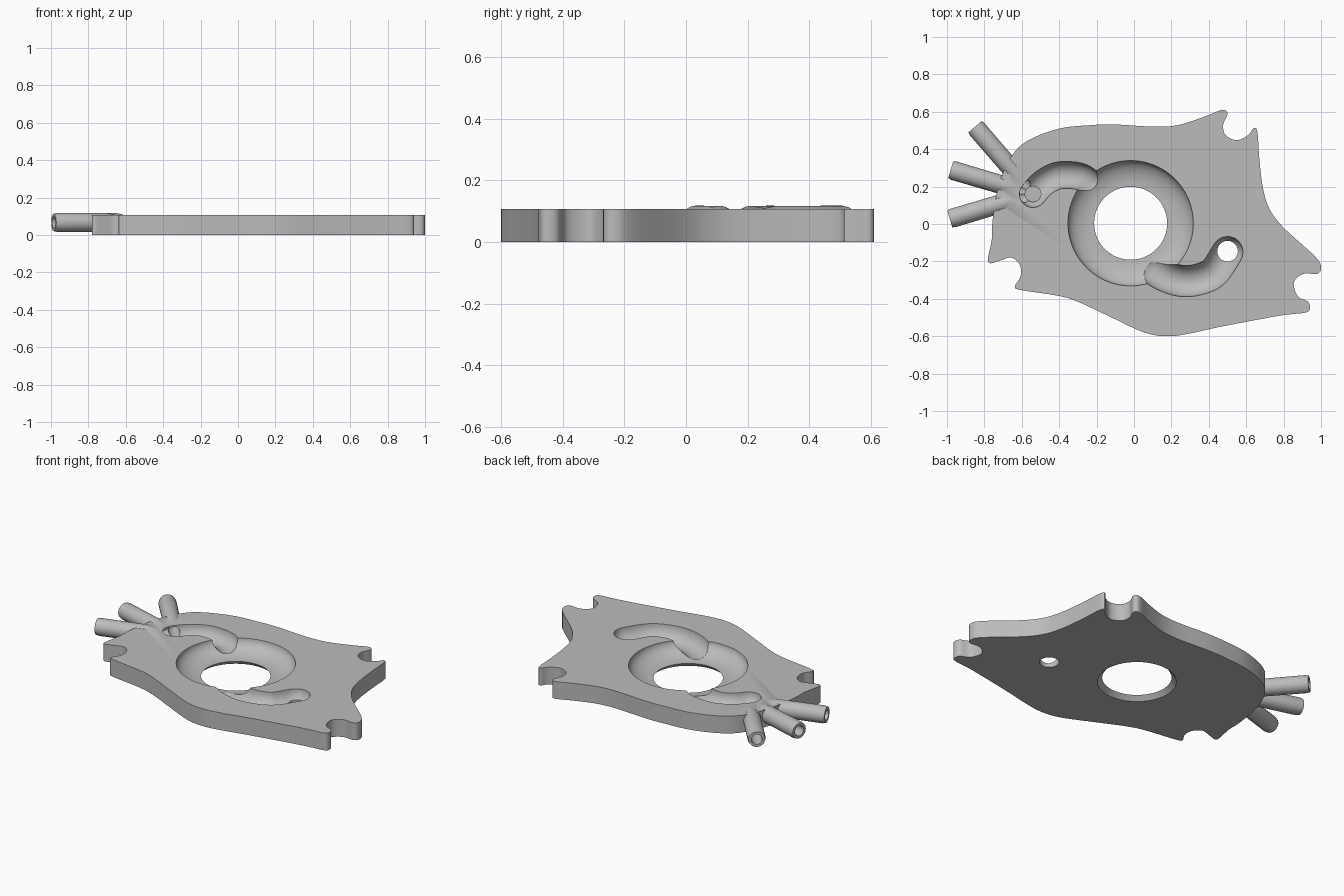
import bpy, bmesh, math
from mathutils import Vector

if "Cube" in bpy.data.objects:
    bpy.data.objects.remove(bpy.data.objects["Cube"], do_unlink=True)

TOP = 0.107

grey = bpy.data.materials.new("plain grey")
grey.use_nodes = True
grey.diffuse_color = (0.5, 0.5, 0.5, 1)
grey.node_tree.nodes["Principled BSDF"].inputs["Base Color"].default_value = (0.5, 0.5, 0.5, 1)


def make_object(name, bm):
    bmesh.ops.recalc_face_normals(bm, faces=bm.faces)
    mesh = bpy.data.meshes.new(name)
    bm.to_mesh(mesh)
    bm.free()
    mesh.materials.append(grey)
    obj = bpy.data.objects.new(name, mesh)
    bpy.context.collection.objects.link(obj)
    return obj


def smooth_path(points, steps, closed=False):
    """Catmull-Rom curve through the points."""
    pts = [Vector(p) for p in points]
    n = len(pts)
    pick = (lambda i: pts[i % n]) if closed else (lambda i: pts[max(0, min(n - 1, i))])
    path = []
    for i in range(n if closed else n - 1):
        a, b, c, d = (pick(i + k) for k in (-1, 0, 1, 2))
        for s in range(steps):
            t = s / steps
            path.append(0.5 * (2 * b + (c - a) * t + (2 * a - 5 * b + 4 * c - d) * t * t
                               + (3 * b - a - 3 * c + d) * t ** 3))
    return path if closed else path + [pts[-1]]


def sweep(name, stations, sides=40):
    """Closed round solid along a list of (centre, radius)."""
    bm = bmesh.new()
    rings = []
    last = len(stations) - 1
    for i, (centre, radius) in enumerate(stations):
        tangent = (stations[min(i + 1, last)][0] - stations[max(i - 1, 0)][0]).normalized()
        up = Vector((1, 0, 0)) if abs(tangent.z) > 0.9 else Vector((0, 0, 1))
        side = tangent.cross(up).normalized()
        over = side.cross(tangent)
        angles = [math.tau * k / sides for k in range(sides)]
        rings.append([bm.verts.new(centre + radius * (side * math.cos(a) + over * math.sin(a)))
                      for a in angles])
    for r, s in zip(rings, rings[1:]):
        for k in range(sides):
            m = (k + 1) % sides
            bm.faces.new((r[k], r[m], s[m], s[k]))
    bm.faces.new(rings[0])
    bm.faces.new(rings[-1])
    return make_object(name, bm)


def upright(name, x, y, profile, sides=40):
    return sweep(name, [(Vector((x, y, z)), r) for r, z in profile], sides)


def groove(name, points, radius):
    """Round-ended channel cutter lying on the top face."""
    path = [Vector((p.x, p.y, TOP)) for p in smooth_path(points, 6)]
    start = (path[0] - path[1]).normalized()
    end = (path[-1] - path[-2]).normalized()
    cap = [math.radians(a) for a in (15, 30, 45, 60, 75, 87)]
    head = [(path[0] + start * radius * math.sin(a), radius * math.cos(a)) for a in reversed(cap)]
    tail = [(path[-1] + end * radius * math.sin(a), radius * math.cos(a)) for a in cap]
    return sweep(name, head + [(p, radius) for p in path] + tail)


def combine(target, tool, operation):
    mod = target.modifiers.new(tool.name, "BOOLEAN")
    mod.operation = operation
    mod.solver = "EXACT"
    mod.object = tool
    bpy.context.view_layer.objects.active = target
    bpy.ops.object.modifier_apply(modifier=mod.name)
    bpy.data.objects.remove(tool, do_unlink=True)


# Plate outline with three clamp notches
outline = [
    (-.72, .22), (-.65, .37), (-.56, .45), (-.4, .51), (-.24, .528), (-.1, .532), (.11, .52),
    (.24, .53), (.38, .575), (.47, .61), (.5, .59), (.477, .53), (.49, .475), (.55, .448),
    (.61, .475), (.64, .513), (.66, .49), (.67, .35), (.69, .19), (.725, .08), (.8, -.02),
    (.965, -.17), (1, -.23), (.98, -.267), (.91, -.265), (.855, -.31), (.875, -.385),
    (.93, -.415), (.94, -.455), (.91, -.475), (.78, -.49), (.46, -.55), (.3, -.585), (.18, -.6),
    (.055, -.58), (-.13, -.495), (-.29, -.42), (-.4, -.385), (-.61, -.352), (-.635, -.33),
    (-.607, -.28), (-.61, -.22), (-.655, -.18), (-.72, -.197), (-.77, -.21), (-.78, -.18),
    (-.76, -.08), (-.755, .03)]
bm = bmesh.new()
base = bm.faces.new([bm.verts.new((p.x, p.y, 0)) for p in smooth_path(outline, 5, True)])
raised = bmesh.ops.extrude_face_region(bm, geom=[base])["geom"]
bmesh.ops.translate(bm, vec=(0, 0, TOP), verts=[v for v in raised if isinstance(v, bmesh.types.BMVert)])
plate = make_object("plate_with_tubes", bm)

# Three hose tubes fanning out from the inlet port
port = Vector((-0.54, 0.16, 0.067))
tube_ends = [Vector(p) for p in ((-.985, .027, .067), (-.98, .29, .067), (-.85, .52, .067))]
for i, end in enumerate(tube_ends):
    out = (end - port).normalized()
    tube = sweep("tube_%d" % i, [(port + out * 0.08, 0.034), (port + out * 0.17, 0.05),
                                 (end - out * 0.02, 0.051), (end, 0.047)], 32)
    combine(plate, tube, "UNION")

# Central bowl, with a chamfered hole underneath
bowl = [(0.335, 0.2), (0.335, TOP)]
for k in range(1, 13):
    a = math.radians(90 * k / 12)
    bowl.append((0.195 + 0.14 * math.cos(a), TOP - 0.08 * math.sin(a)))
bowl += [(0.222, 0), (0.24, -0.02)]
combine(plate, upright("bowl_cutter", -0.018, 0.004, bowl, 96), "DIFFERENCE")

# Inlet and outlet channels
inlet = [(-.54, .16), (-.49, .215), (-.42, .255), (-.35, .262), (-.28, .25), (-.23, .215)]
outlet = [(.5, -.15), (.43, -.255), (.35, -.295), (.26, -.305), (.17, -.28), (.1, -.24)]
combine(plate, groove("inlet_cutter", inlet, 0.072), "DIFFERENCE")
combine(plate, groove("outlet_cutter", outlet, 0.083), "DIFFERENCE")

# Inlet well and outlet through hole
combine(plate, upright("well_cutter", port.x, port.y, [(0.042, 0.02), (0.042, 0.2)]), "DIFFERENCE")
combine(plate, upright("drain_cutter", 0.5, -0.145, [(0.055, -0.1), (0.055, 0.2)]), "DIFFERENCE")

# Tube bores opening into the well
for i, end in enumerate(tube_ends):
    out = (end - port).normalized()
    bore = sweep("bore_%d" % i, [(port + out * 0.01, 0.031), (end + out * 0.05, 0.031)], 24)
    combine(plate, bore, "DIFFERENCE")

# Smooth shading with crisp edges
bpy.ops.object.select_all(action="DESELECT")
plate.select_set(True)
bpy.context.view_layer.objects.active = plate
bpy.ops.object.shade_smooth_by_angle(angle=math.radians(30))
